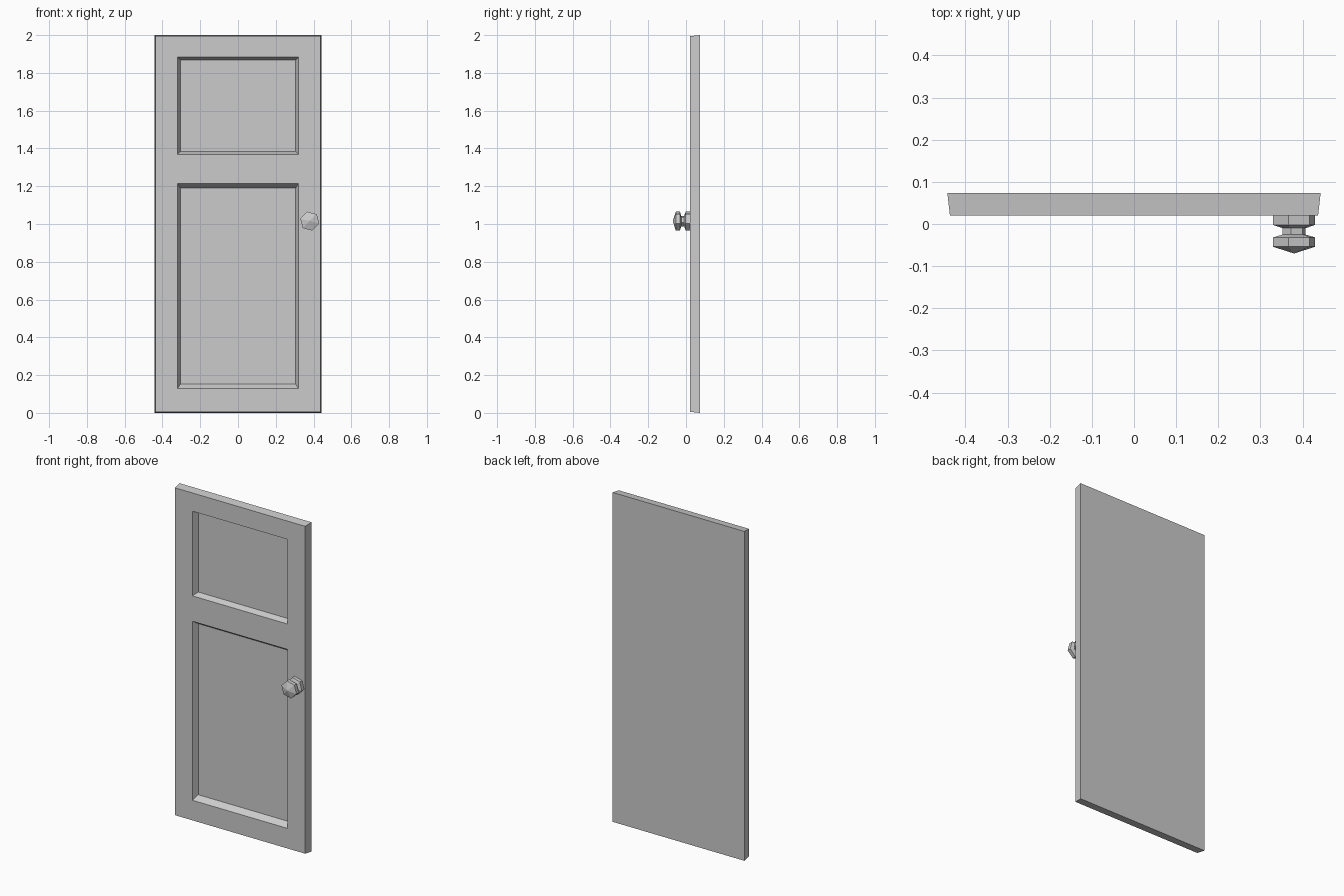
import bpy, bmesh
from math import radians, cos, sin, tau

default = bpy.data.objects.get("Cube")
if default:
    bpy.data.objects.remove(default, do_unlink=True)

grey = bpy.data.materials.new("plain grey")
grey.use_nodes = True
COLOUR = (0.6, 0.6, 0.6, 1)
grey.diffuse_color = COLOUR
grey.node_tree.nodes["Principled BSDF"].inputs["Base Color"].default_value = COLOUR


def finish(bm, name):
    bmesh.ops.recalc_face_normals(bm, faces=bm.faces)
    mesh = bpy.data.meshes.new(name)
    bm.to_mesh(mesh)
    bm.free()
    mesh.materials.append(grey)
    obj = bpy.data.objects.new(name, mesh)
    bpy.context.collection.objects.link(obj)
    return obj


# Door slab: gridded front face, slightly larger back face
FRONT, BACK, RECESS = 0.02, 0.073, 0.035
HALF = 0.443
xs = [-0.437, -0.32, 0.32, 0.437]
zs = [0.006, 0.128, 1.215, 1.369, 1.883, 1.994]
panel_margin = {1: 0.024, 3: 0.014}

bm = bmesh.new()
grid = [[bm.verts.new((x, FRONT, z)) for z in zs] for x in xs]
for i in range(len(xs) - 1):
    for j in range(len(zs) - 1):
        rim = [grid[i][j], grid[i + 1][j], grid[i + 1][j + 1], grid[i][j + 1]]
        if i == 1 and j in panel_margin:
            # Recessed panel with sloping sides
            dx, dz = 0.0145, panel_margin[j]
            floor = [bm.verts.new((v.co.x - dx * (1 if v.co.x > 0 else -1),
                                   FRONT + RECESS,
                                   v.co.z + (dz if k < 2 else -dz)))
                     for k, v in enumerate(rim)]
            bm.faces.new(floor)
            for k in range(4):
                n = (k + 1) % 4
                bm.faces.new((rim[k], rim[n], floor[n], floor[k]))
        else:
            bm.faces.new(rim)

# Back and edges of the slab
bl, br, tr, tl = [bm.verts.new((x, BACK, z)) for x, z in
                  ((-HALF, 0), (HALF, 0), (HALF, 2), (-HALF, 2))]
bm.faces.new((bl, br, tr, tl))
bm.faces.new([col[0] for col in grid] + [br, bl])
bm.faces.new([col[-1] for col in grid] + [tr, tl])
bm.faces.new(grid[0] + [tl, bl])
bm.faces.new(grid[-1] + [tr, br])
finish(bm, "door_panel")

# Six-sided knob: rosette, neck, grip and pointed tip
SIDES, TURN = 6, radians(45)
profile = [(0.052, 0.022), (0.052, -0.002), (0.028, -0.01),
           (0.028, -0.025), (0.052, -0.032), (0.052, -0.054)]
bm = bmesh.new()
rings = [[bm.verts.new((r * cos(TURN + tau * k / SIDES), y,
                        r * sin(TURN + tau * k / SIDES)))
          for k in range(SIDES)] for r, y in profile]
tip = bm.verts.new((0, -0.07, 0))
bm.faces.new(rings[0])
for k in range(SIDES):
    n = (k + 1) % SIDES
    for a, b in zip(rings, rings[1:]):
        bm.faces.new((a[k], a[n], b[n], b[k]))
    bm.faces.new((rings[-1][k], rings[-1][n], tip))
knob = finish(bm, "door_knob")
knob.location = (0.38, 0, 1.015)
